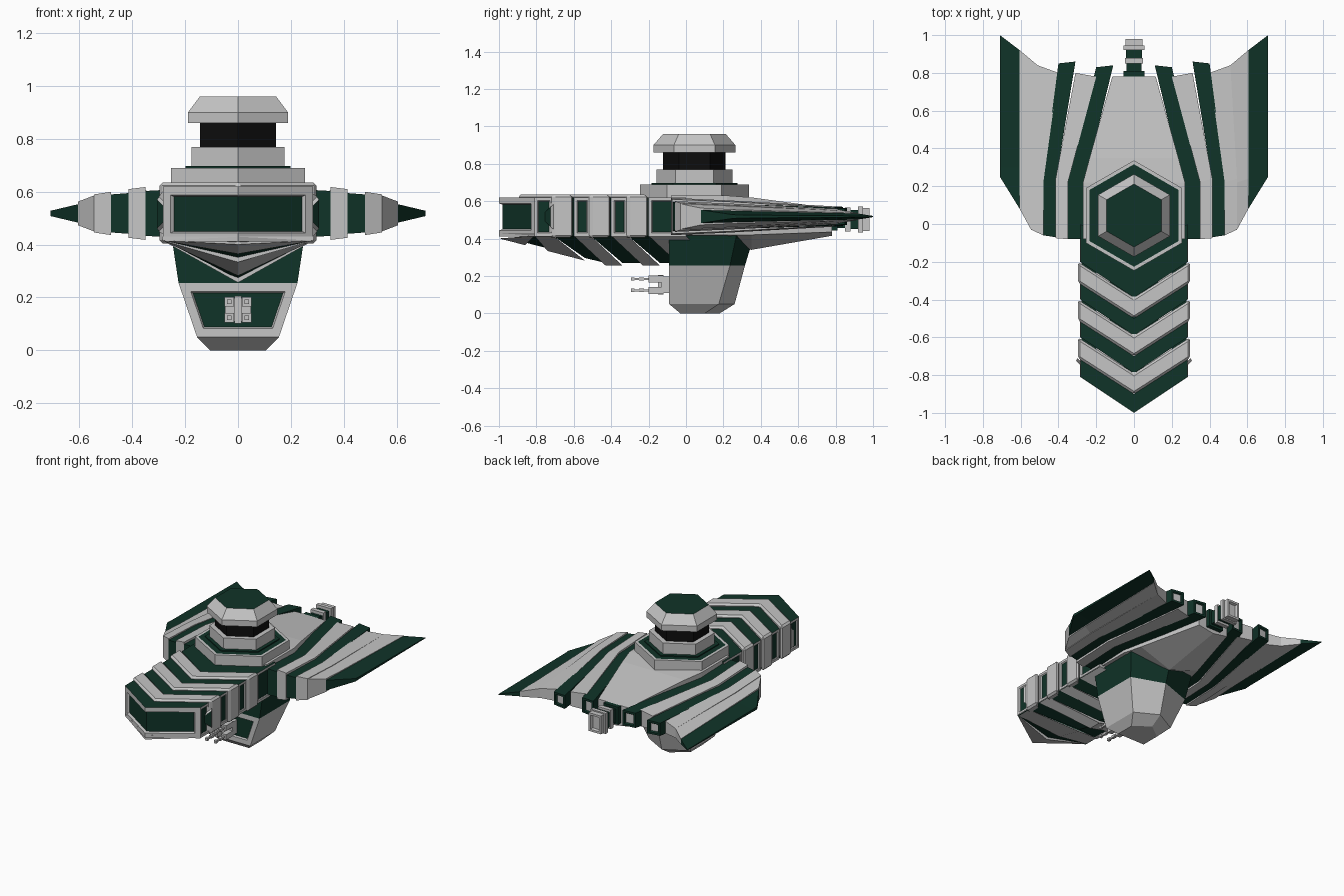
import bpy, bmesh, math
from mathutils import Vector

if "Cube" in bpy.data.objects:
    bpy.data.objects.remove(bpy.data.objects["Cube"])


def material(name, rgb):
    m = bpy.data.materials.new(name)
    m.diffuse_color = (*rgb, 1)
    m.use_nodes = True
    m.node_tree.nodes["Principled BSDF"].inputs["Base Color"].default_value = m.diffuse_color
    return m


GREY, GREEN, BLACK = 0, 1, 2
MATS = [material("light_grey", (0.56, 0.56, 0.56)),
        material("dark_green", (0.005, 0.033, 0.021)),
        material("black", (0.004, 0.004, 0.004))]


def loft(name, rings, mat, panels=(), mirror=False, rule=None):
    """Skin rings of points and cap the ends.
    panels: (test, frame width, depth, frame colour, inner colour)."""
    bm = bmesh.new()
    vs = [[bm.verts.new(p) for p in r] for r in rings]
    n = len(rings[0])
    for a, b in zip(vs, vs[1:]):
        for i in range(n):
            j = (i + 1) % n
            bm.faces.new((a[i], a[j], b[j], b[i]))
    bm.faces.new(vs[0])
    bm.faces.new(vs[-1])
    bmesh.ops.remove_doubles(bm, verts=bm.verts, dist=1e-5)
    bmesh.ops.recalc_face_normals(bm, faces=bm.faces)
    bm.normal_update()
    for f in bm.faces:
        f.material_index = rule(f) if rule else mat
    for test, width, depth, frame, inner in panels:
        sel = [f for f in bm.faces if test(f)]
        for f in sel:
            f.material_index = frame
        groups = [sel]
        if len(sel) == 2 and not set(sel[0].edges) & set(sel[1].edges):
            groups = [[f] for f in sel]
        for g in groups:
            bmesh.ops.inset_region(bm, faces=g, thickness=width, depth=0, use_even_offset=True)
            if depth:
                r = bmesh.ops.inset_region(bm, faces=g, thickness=0.006, depth=depth, use_even_offset=True)
                for f in r["faces"]:
                    f.material_index = frame
            for f in g:
                f.material_index = inner
    me = bpy.data.meshes.new(name)
    bm.to_mesh(me)
    bm.free()
    for m in MATS:
        me.materials.append(m)
    ob = bpy.data.objects.new(name, me)
    bpy.context.collection.objects.link(ob)
    if mirror:
        ob.modifiers.new("mirror", "MIRROR")
    return ob


def box(name, x, w, y0, y1, z, h, mat, panels=(), mirror=False):
    ring = lambda y: [(x - w, y, z - h), (x + w, y, z - h), (x + w, y, z + h), (x - w, y, z + h)]
    return loft(name, [ring(y0), ring(y1)], mat, panels, mirror)


# --- Neck: alternating chevron blocks, swept forward at the middle
SWEEP = 0.19


def chevron(name, s0, s1, w, z0, z1, mat, panels=()):
    ring = lambda z: [(-w, s0, z), (0, s0 - SWEEP, z), (w, s0, z), (w, s1, z), (0, s1 - SWEEP, z), (-w, s1, z)]
    return loft(name, [ring(z0), ring(z1)], mat, panels)


side = (lambda f: abs(f.normal.x) > 0.95, 0.016, -0.006, GREY, GREEN)
nose = (lambda f: f.normal.y < -0.5, 0.032, -0.015, GREY, GREEN)
steps = [-0.81, -0.71, -0.60, -0.51, -0.40, -0.31, -0.20, 0.0]
for i, (a, b) in enumerate(zip(steps, steps[1:])):
    if i % 2 == 0:
        chevron(f"neck_block_{i}", a, b, 0.283, 0.412, 0.62, GREEN, [side, nose] if i == 0 else [side])
    else:
        ob = chevron(f"neck_band_{i}", a, b, 0.297, 0.405, 0.635, GREY)
        bv = ob.modifiers.new("bevel", "BEVEL")
        bv.width, bv.segments = 0.012, 1

# --- Keel ribs under the neck, swept back at the middle
lines = [(-0.81, -1.0), (-0.81, -0.86), (-0.81, -0.74)] + [(s, s + 0.17) for s in steps[1:]]


def keel_z(y):
    return max(0.27, 0.415 - 0.15 * (y + 1) / 0.58)


for i, ((s0, k0), (s1, k1)) in enumerate(zip(lines, lines[1:])):
    grey = i % 2 == 0
    d, w = (0.014, 0.285) if grey else (0.0, 0.278)

    def ring(s, k):
        return [(-w, s, 0.43), (-w, s, 0.415), (0, k, keel_z(k) - d), (w, s, 0.415), (w, s, 0.43), (0, k, 0.43)]
    loft(f"keel_rib_{i}", [ring(s0, k0), ring(s1, k1)], GREY if grey else GREEN)

# --- Central hull with sloping deck and belly
hull = [(-0.08, 0.27, 0.63, 0.42, 0.41), (0.22, 0.27, 0.63, 0.42, 0.37),
        (0.35, 0.235, 0.62, 0.42, 0.34), (0.78, 0.115, 0.562, 0.435, 0.415)]
loft("hull", [[(-w, y, t), (w, y, t), (w, y, lo), (0, y, k), (-w, y, lo)] for y, w, t, lo, k in hull], GREY)

# --- Wing stripes: inner x, outer x, end y pair, end half-height pair
ZC = 0.518
end_panel = (lambda f: f.normal.y > 0.8, 0.014, -0.01, GREEN, GREY)
stripes = [
    ("inner_green_stripe", GREEN, (.26, .35), (-.08, -.08), (.09, .085), (.11, .20), (.84, .83), (.052, .05)),
    ("inner_grey_stripe", GREY, (.35, .415), (-.08, -.075), (.10, .092), (.20, .31), (.78, .80), (.055, .048)),
    ("outer_green_stripe", GREEN, (.415, .48), (-.07, -.06), (.077, .072), (.31, .40), (.86, .85), (.046, .043)),
    ("outer_grey_stripe", GREY, (.48, .545), (-.06, -.03), (.082, .072), (.40, .51), (.80, .84), (.042, .032)),
    ("edge_grey_stripe", GREY, (.545, .605), (-.03, .08), (.068, .045), (.51, .605), (.84, .92), (.032, .018)),
    ("wing_tip", GREEN, (.605, .71), (.08, .25), (.035, .01), (.605, .71), (.92, 1.0), (.016, .003)),
]
for name, mat, xf, yf, hf, xb, yb, hb in stripes:
    def section(x, y, h):
        return [(x[0], y[0], ZC - h[0]), (x[1], y[1], ZC - h[1]),
                (x[1], y[1], ZC + h[1]), (x[0], y[0], ZC + h[0])]
    bend_y = (0.3, 0.3) if name == "wing_tip" else (0.22, 0.24)
    bend_h = tuple(a + (b - a) * 0.3 for a, b in zip(hf, hb))
    loft(name, [section(xf, yf, hf), section(xf, bend_y, bend_h), section(xb, yb, hb)], mat,
         [end_panel] if "green" in name else (), mirror=True)

# --- Rear engine: stacked blocks
for i, (y0, y1, w, h, m) in enumerate([(.77, .81, .055, .06, GREEN), (.81, .85, .04, .045, GREEN),
                                       (.85, .88, .048, .065, GREY), (.88, .92, .042, .05, GREEN),
                                       (.92, .945, .056, .07, GREY), (.945, .98, .046, .062, GREY)]):
    tail = (lambda f: f.normal.y > 0.9, 0.014, -0.015, GREY, GREY)
    box(f"engine_block_{i}", 0, w, y0, y1, 0.502, h, m, [tail] if i == 5 else ())


# --- Hexagonal tower
def hexes(name, profile, mat, panels=(), rule=None):
    rings = [[(r * math.cos(math.radians(30 + 60 * k)), 0.045 + r * math.sin(math.radians(30 + 60 * k)), z)
              for k in range(6)] for r, z in profile]
    return loft(name, rings, mat, panels, rule=rule)


up = lambda f: f.normal.z > 0.95
hexes("tower_base", [(.292, .56), (.292, .69)], GREY, [(up, 0.018, 0, GREY, GREEN)])
hexes("tower_foot", [(.23, .68), (.23, .697)], GREEN)
hexes("tower_tier", [(.203, .68), (.203, .77)], GREY)
hexes("tower_window", [(.167, .76), (.167, .87)], BLACK)
hexes("tower_cap", [(.219, .86), (.219, .90), (.167, .96)], GREY, rule=lambda f: GREEN if up(f) else GREY)

# --- Lower pod: five-sided, with pointed stern
pod = [(.42, .25, -.09, .27, .365), (.255, .225, -.09, .235, .315),
       (.05, .155, -.09, .175, .26), (0, .105, -.03, .10, .18)]
loft("lower_pod", [[(-w, yf, z), (w, yf, z), (w, ys, z), (0, ya, z), (-w, ys, z)] for z, w, yf, ys, ya in pod], GREY,
     [(lambda f: f.normal.y < -0.95 and f.calc_center_median().z < 0.25, 0.033, -0.01, GREY, GREEN)],
     rule=lambda f: GREEN if f.calc_center_median().z > 0.255 else GREY)

# --- Gun mount on the pod with four barrels
box("gun_mount", 0, 0.05, -0.13, -0.07, 0.153, 0.045, GREY)
box("gun_mount_post", 0, 0.014, -0.15, -0.12, 0.153, 0.052, GREY)
for i, z in enumerate((0.123, 0.184)):
    for part, w, y0, y1 in (("breech", .018, -.20, -.12), ("barrel", .006, -.28, -.19),
                            ("sleeve", .009, -.25, -.225), ("muzzle", .009, -.295, -.275)):
        box(f"gun_{part}_{i}", 0.033, w, y0, y1, z, w, GREY, mirror=True)
